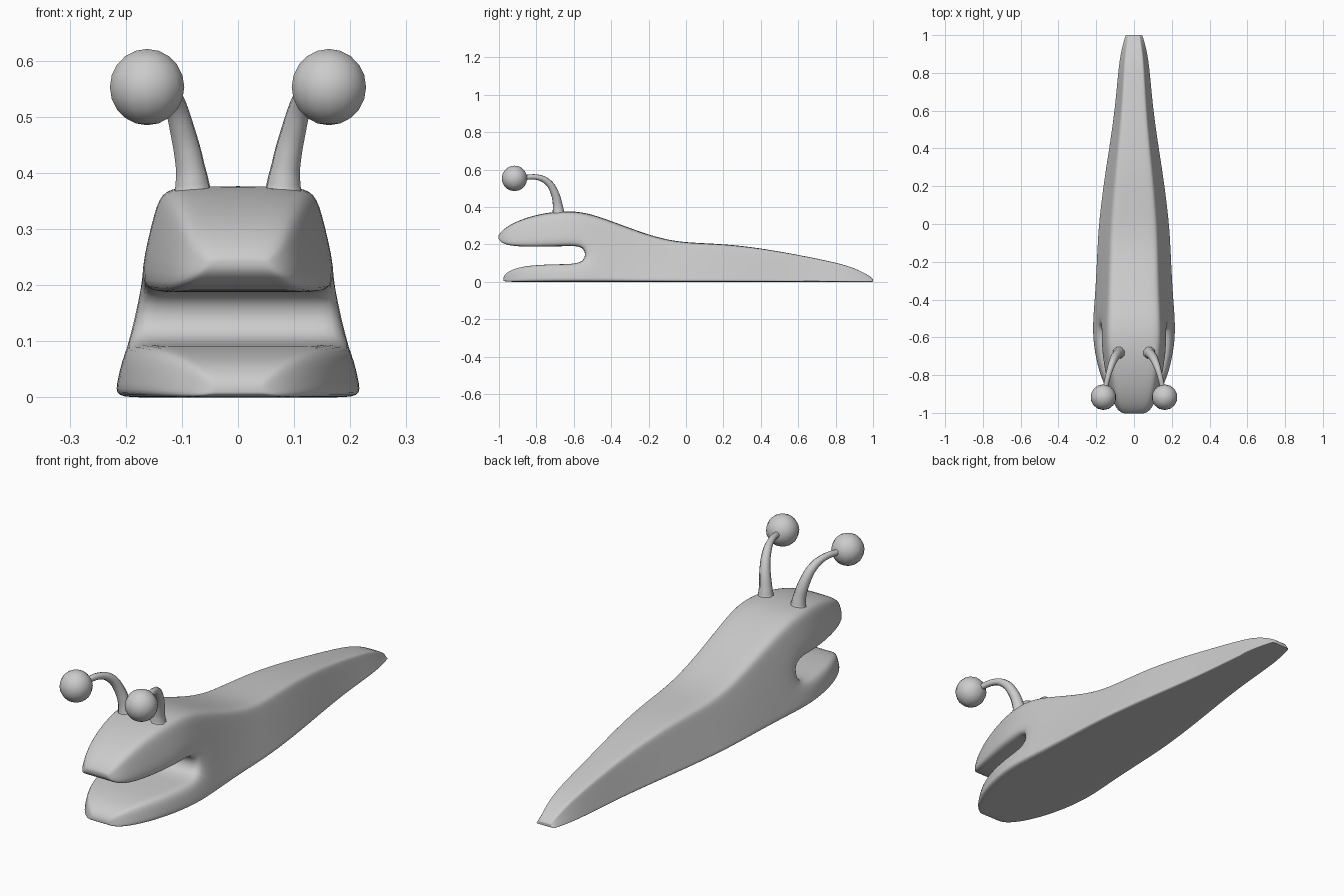
import bpy, bmesh
from collections import Counter

if "Cube" in bpy.data.objects:
    bpy.data.objects.remove(bpy.data.objects["Cube"])

COLS = [-1, -0.75, 0, 0.75, 1]
LEVELS = [0, 0.08, 0.265, 0.525, 0.86, 1]

# trunk stations from tail to back of mouth: y, half width at base, height
TRUNK = [(1.0, .046, .014), (.985, .050, .030), (.9, .074, .076), (.78, .088, .108),
         (.6, .104, .144), (.4, .134, .180), (.2, .166, .203), (0, .190, .209),
         (-.12, .197, .228), (-.25, .203, .268), (-.4, .212, .325), (-.535, .224, .372)]
# upper jaw: y, lower half width, top half width, underside z, top z
UPPER = [(-.65, .185, .139, .190, .380), (-.78, .165, .122, .187, .365),
         (-.90, .135, .102, .188, .328), (-.975, .105, .080, .200, .284),
         (-1.003, .065, .055, .224, .250)]
# lower jaw: y, base half width, top half width, base z, top z
LOWER = [(-.65, .217, .200, 0, .094), (-.78, .190, .174, 0, .092),
         (-.89, .145, .128, 0, .080), (-.955, .095, .080, 0, .055),
         (-.977, .055, .045, .004, .026)]


def crown(z, drop, c):
    """Lower the outermost columns slightly for a rounded back."""
    return z * (1 - drop) if abs(c) == 1 else z


# body cage: a block of cells, with only its outer faces kept
pos = {}
for i, (y, w, h) in enumerate(TRUNK):
    for k, t in enumerate(LEVELS):
        for j, c in enumerate(COLS):
            z = crown(h * t, .03 if k == 5 else 0, c)
            pos[i, j, k] = (c * w * (1 - .38 * t), y, z)
for jaw, first, fracs in ((LOWER, 0, (0, .3, 1)), (UPPER, 3, (0, .7, 1))):
    for n, (y, w0, w1, z0, z1) in enumerate(jaw):
        for d, f in enumerate(fracs):
            for j, c in enumerate(COLS):
                z = crown(z0 + (z1 - z0) * f, .03 if first + d == 5 else 0, c)
                pos[len(TRUNK) + n, j, first + d] = (c * (w0 + (w1 - w0) * f), y, z)

faces = []
for i in range(len(TRUNK) + len(UPPER) - 1):
    for k in range(5):
        if i >= len(TRUNK) - 1 and k == 2:
            continue  # mouth opening
        for j in range(4):
            o = (i, j, k)
            for axis in range(3):
                a, b = [m for m in range(3) if m != axis]
                for side in (0, 1):
                    quad = []
                    for u, v in ((0, 0), (1, 0), (1, 1), (0, 1)):
                        p = list(o)
                        p[axis] += side
                        p[a] += u
                        p[b] += v
                        quad.append(tuple(p))
                    faces.append(tuple(quad))
count = Counter(frozenset(f) for f in faces)
bm = bmesh.new()
verts = {}
for f in faces:
    if count[frozenset(f)] == 1:
        for p in f:
            if p not in verts:
                verts[p] = bm.verts.new(pos[p])
        bm.faces.new([verts[p] for p in f])
bmesh.ops.recalc_face_normals(bm, faces=bm.faces)
for f in bm.faces:
    f.smooth = True
mesh = bpy.data.meshes.new("body")
bm.to_mesh(mesh)
bm.free()
body = bpy.data.objects.new("body", mesh)
bpy.context.collection.objects.link(body)
sub = body.modifiers.new("smooth", 'SUBSURF')
sub.levels = sub.render_levels = 2

# eye stalks and eyes: x, y, z, radius along the stalk
STALK = [(.080, -.680, .345, .050), (.081, -.682, .372, .033), (.085, -.686, .410, .027),
         (.099, -.702, .475, .023), (.116, -.738, .532, .019), (.133, -.790, .558, .015),
         (.152, -.870, .558, .013)]
for side, name in ((-1, "left"), (1, "right")):
    cu = bpy.data.curves.new(name + "_eye_stalk", 'CURVE')
    cu.dimensions = '3D'
    cu.bevel_depth = 1
    cu.bevel_resolution = 2
    cu.resolution_u = 4
    sp = cu.splines.new('BEZIER')
    sp.bezier_points.add(len(STALK) - 1)
    for bp, (x, y, z, r) in zip(sp.bezier_points, STALK):
        bp.co = (side * x, y, z)
        bp.radius = r
        bp.handle_left_type = bp.handle_right_type = 'AUTO'
    stalk = bpy.data.objects.new(name + "_eye_stalk", cu)
    bpy.context.collection.objects.link(stalk)
    bpy.ops.object.select_all(action='DESELECT')
    stalk.select_set(True)
    bpy.context.view_layer.objects.active = stalk
    bpy.ops.object.convert(target='MESH')
    bpy.ops.object.shade_smooth()

    bpy.ops.mesh.primitive_uv_sphere_add(segments=14, ring_count=10, radius=.068,
                                         location=(side * .162, -.917, .553))
    bpy.context.object.name = name + "_eye"
    bpy.ops.object.shade_smooth()
